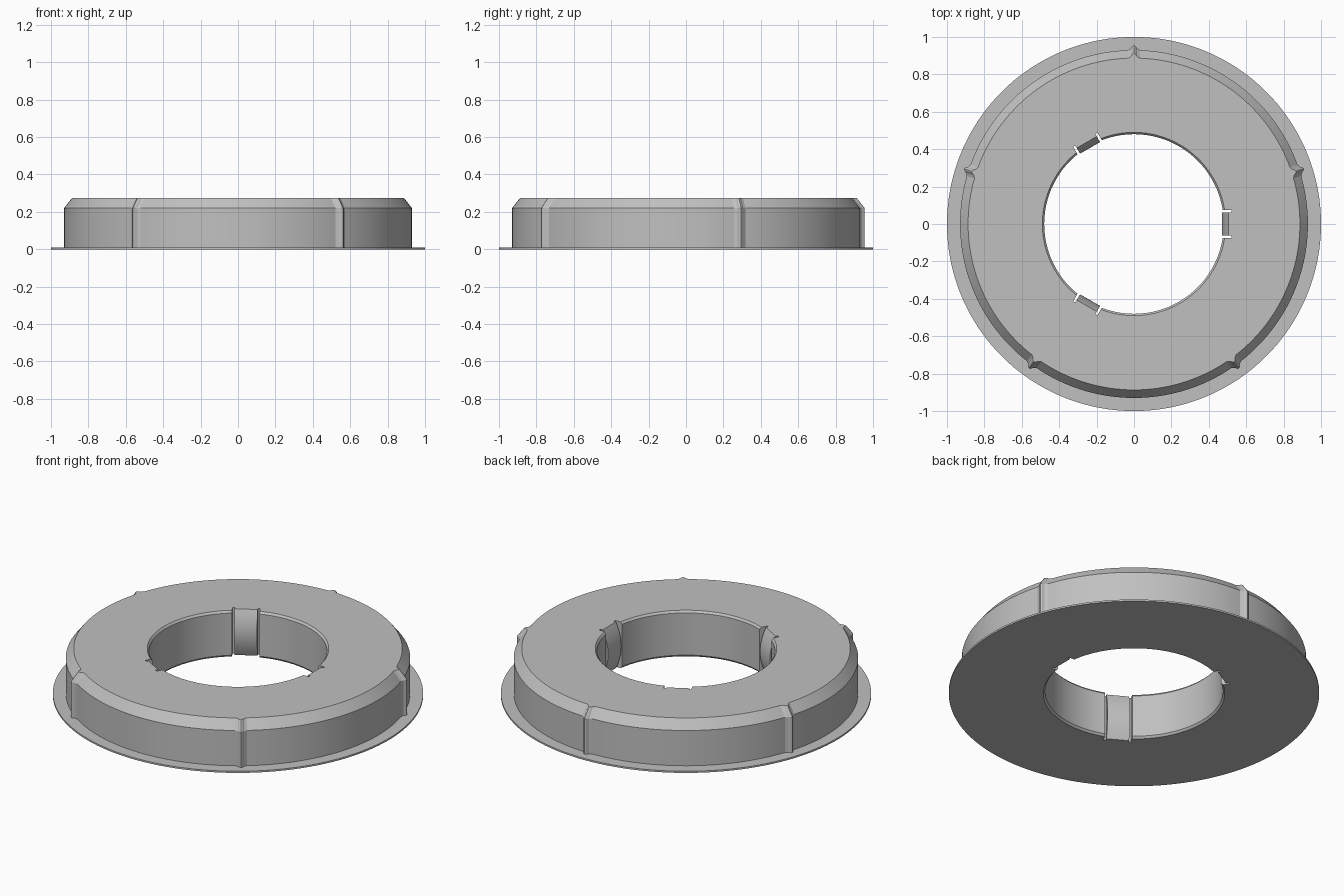
import bpy, bmesh, math
from mathutils import Matrix, Vector

if "Cube" in bpy.data.objects:
    bpy.data.objects.remove(bpy.data.objects["Cube"])

H = 0.275                      # total height
RIDGES = [18 + 72 * i for i in range(5)]
CLIPS = [0, 120, 240]

grey = bpy.data.materials.new("light grey")
grey.diffuse_color = (0.53, 0.53, 0.53, 1)
grey.use_nodes = True
grey.node_tree.nodes["Principled BSDF"].inputs["Base Color"].default_value = grey.diffuse_color


def finish(bm, name):
    bmesh.ops.recalc_face_normals(bm, faces=bm.faces)
    me = bpy.data.meshes.new(name)
    bm.to_mesh(me)
    bm.free()
    me.materials.append(grey)
    ob = bpy.data.objects.new(name, me)
    bpy.context.collection.objects.link(ob)
    return ob


def smooth(ob, deg):
    bpy.ops.object.select_all(action='DESELECT')
    ob.select_set(True)
    bpy.context.view_layer.objects.active = ob
    bpy.ops.object.shade_smooth_by_angle(angle=math.radians(deg))


def prism(bm, profile, y0, y1, deg):
    """Extrude an x-z outline along y, then turn it about the z axis."""
    rot = Matrix.Rotation(math.radians(deg), 3, 'Z')
    a, b = [[bm.verts.new(rot @ Vector((x, y, z))) for x, z in profile] for y in (y0, y1)]
    n = len(profile)
    bm.faces.new(a)
    bm.faces.new(b)
    for i in range(n):
        bm.faces.new((a[i], a[(i + 1) % n], b[(i + 1) % n], b[i]))


def ridge(deg):
    """Extra radius of the small pointed ribs on the outer wall."""
    d = min(abs((deg - r + 180) % 360 - 180) for r in RIDGES)
    for (d0, h0), (d1, h1) in zip([(0, .025), (.5, .021), (1, .009)],
                                  [(.5, .021), (1, .009), (2, 0)]):
        if d <= d1:
            return h0 + (h1 - h0) * (d - d0) / (d1 - d0)
    return 0


# Ring body: radius, height, and whether the rib offset applies
profile = [(0.49, 0, 0), (1.0, 0, 0), (1.0, 0.01, 0), (0.93, 0.01, 1), (0.93, 0.22, 1),
           (0.887, H, 1), (0.49, H, 0), (0.48, H - 0.012, 0), (0.48, 0.012, 0)]
angles = sorted({float(a) for a in range(0, 360, 2)} |
                {r + o for r in RIDGES for o in (-1, -.5, .5, 1)})
bm = bmesh.new()
rings = []
for a in angles:
    c, s = math.cos(math.radians(a)), math.sin(math.radians(a))
    rings.append([bm.verts.new(((r + k * ridge(a)) * c, (r + k * ridge(a)) * s, z))
                  for r, z, k in profile])
n = len(profile)
for i, p in enumerate(rings):
    q = rings[(i + 1) % len(rings)]
    for j in range(n):
        bm.faces.new((p[j], q[j], q[(j + 1) % n], p[(j + 1) % n]))
body = finish(bm, "ring_body")

# Pockets cut into the bore for the spring clips
bm = bmesh.new()
for a in CLIPS:
    prism(bm, [(0.40, -0.1), (0.52, -0.1), (0.52, 0.4), (0.40, 0.4)], -0.075, 0.075, a)
cutter = finish(bm, "pocket_cutter")
cutter.hide_render = True
cutter.hide_set(True)
mod = body.modifiers.new("pockets", 'BOOLEAN')
mod.operation, mod.solver, mod.object = 'DIFFERENCE', 'EXACT', cutter
bpy.context.view_layer.objects.active = body
bpy.ops.object.modifier_apply(modifier=mod.name)
smooth(body, 14)

# Bowed clips that bulge into the bore, with a slit at each side
bow = [(0.505 - 0.035 * (1 - (2 * i / 12 - 1) ** 2), H * i / 12) for i in range(13)]
bm = bmesh.new()
for a in CLIPS:
    prism(bm, [(0.52, 0)] + bow + [(0.52, H)], -0.062, 0.062, a)
smooth(finish(bm, "bore_clips"), 30)
bpy.data.objects.remove(cutter)
